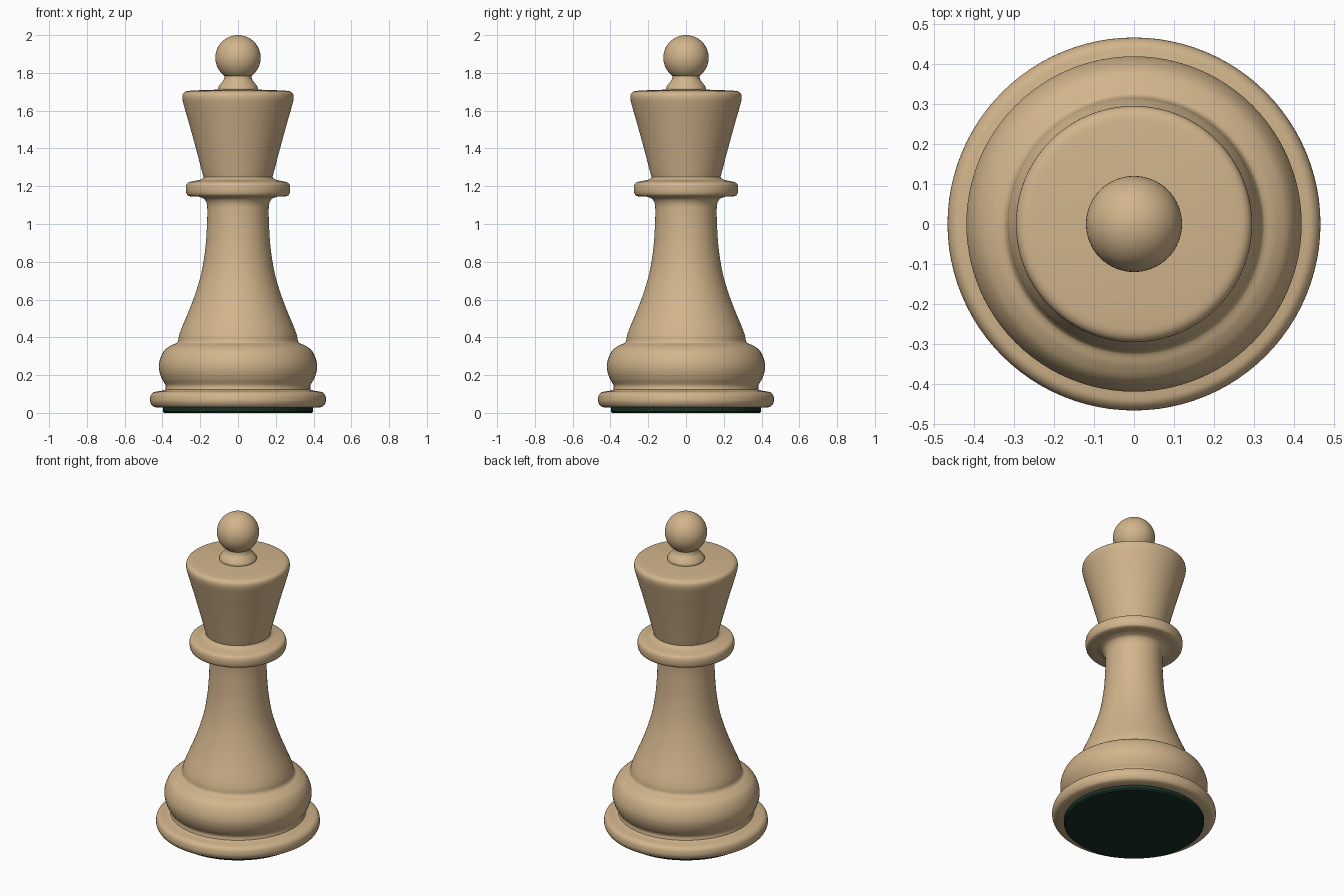
import bpy, bmesh, math
from mathutils import Matrix, Vector

if "Cube" in bpy.data.objects:
    bpy.data.objects.remove(bpy.data.objects["Cube"])

SEGS = 96

def material(name, rgb):
    m = bpy.data.materials.new(name)
    m.diffuse_color = (*rgb, 1)
    m.use_nodes = True
    m.node_tree.nodes["Principled BSDF"].inputs["Base Color"].default_value = m.diffuse_color
    return m

wood = material("wood", (0.64, 0.46, 0.26))
felt = material("felt", (0.01, 0.03, 0.02))

def spline(pts, steps=5):
    """Smooth curve through (radius, z) points."""
    p = [Vector(q) for q in pts]
    p = [2 * p[0] - p[1]] + p + [2 * p[-1] - p[-2]]
    out = []
    for a, b, c, d in zip(p, p[1:], p[2:], p[3:]):
        k = (c - b).length
        # chord-scaled tangents avoid overshoot at uneven spacing
        tb = (c - a) / max((b - a).length + k, 1e-6) * k
        tc = (d - b) / max((d - c).length + k, 1e-6) * k
        for i in range(steps):
            t = i / steps
            out.append((2*t**3 - 3*t*t + 1) * b + (t**3 - 2*t*t + t) * tb
                       + (3*t*t - 2*t**3) * c + (t**3 - t*t) * tc)
    return out + [p[-2]]

def finish(name, bm, mat):
    bmesh.ops.recalc_face_normals(bm, faces=bm.faces)
    me = bpy.data.meshes.new(name)
    bm.to_mesh(me)
    bm.free()
    me.materials.append(mat)
    ob = bpy.data.objects.new(name, me)
    bpy.context.collection.objects.link(ob)
    bpy.ops.object.select_all(action='DESELECT')
    ob.select_set(True)
    bpy.context.view_layer.objects.active = ob
    bpy.ops.object.shade_smooth_by_angle(angle=math.radians(35))

def lathe(name, runs, mat=wood):
    """Revolve smooth runs of points; runs meet at sharp corners."""
    prof = [q for run in runs for q in (spline(run) if len(run) > 2 else run)]
    bm = bmesh.new()
    vs = [bm.verts.new((max(r, 0), 0, z)) for r, z in prof]
    es = [bm.edges.new(e) for e in zip(vs, vs[1:])]
    bmesh.ops.spin(bm, geom=vs + es, axis=(0, 0, 1), cent=(0, 0, 0),
                   steps=SEGS, angle=math.tau)
    bmesh.ops.remove_doubles(bm, verts=bm.verts, dist=1e-5)
    finish(name, bm, mat)

# felt disc underneath
lathe("felt_pad", [[(0, 0), (0.39, 0)], [(0.39, 0), (0.398, 0.008)],
                   [(0.398, 0.008), (0.398, 0.03)]], felt)

# foot ring
lathe("foot", [[(0, 0.028), (0.43, 0.028)],
               [(0.43, 0.028), (0.452, 0.036), (0.464, 0.055), (0.466, 0.072),
                (0.461, 0.095), (0.447, 0.109), (0.425, 0.114), (0.4, 0.118),
                (0.385, 0.123)]])

# bulging base moulding
lathe("base_bulge", [[(0.385, 0.123), (0.383, 0.145), (0.4, 0.175), (0.414, 0.21),
                      (0.419, 0.25), (0.41, 0.293), (0.388, 0.333), (0.355, 0.357),
                      (0.325, 0.37), (0.317, 0.383)]])

# flared stem
lathe("stem", [[(0.317, 0.383), (0.312, 0.41), (0.298, 0.45), (0.26, 0.54),
                (0.223, 0.64), (0.192, 0.75), (0.172, 0.88), (0.164, 1.0),
                (0.163, 1.09), (0.168, 1.115), (0.182, 1.135), (0.21, 1.145)]])

# collar ring
lathe("collar", [[(0.21, 1.145), (0.255, 1.147)],
                 [(0.255, 1.147), (0.268, 1.153), (0.275, 1.17), (0.275, 1.2),
                  (0.266, 1.218), (0.245, 1.225), (0.21, 1.232), (0.19, 1.24),
                  (0.183, 1.25)]])

# tapered head
lathe("head", [[(0.183, 1.25), (0.19, 1.275), (0.212, 1.36), (0.25, 1.5),
                (0.287, 1.63), (0.295, 1.667), (0.291, 1.69), (0.275, 1.702),
                (0.24, 1.707)],
               [(0.24, 1.707), (0, 1.715)]])

# finial foot and ball
lathe("finial_foot", [[(0.105, 1.708), (0.105, 1.722), (0.092, 1.742),
                       (0.075, 1.765), (0.068, 1.8)]])
bm = bmesh.new()
bmesh.ops.create_uvsphere(bm, u_segments=64, v_segments=32, radius=0.12,
                          matrix=Matrix.Translation((0, 0, 1.88)))
finish("finial_ball", bm, wood)
